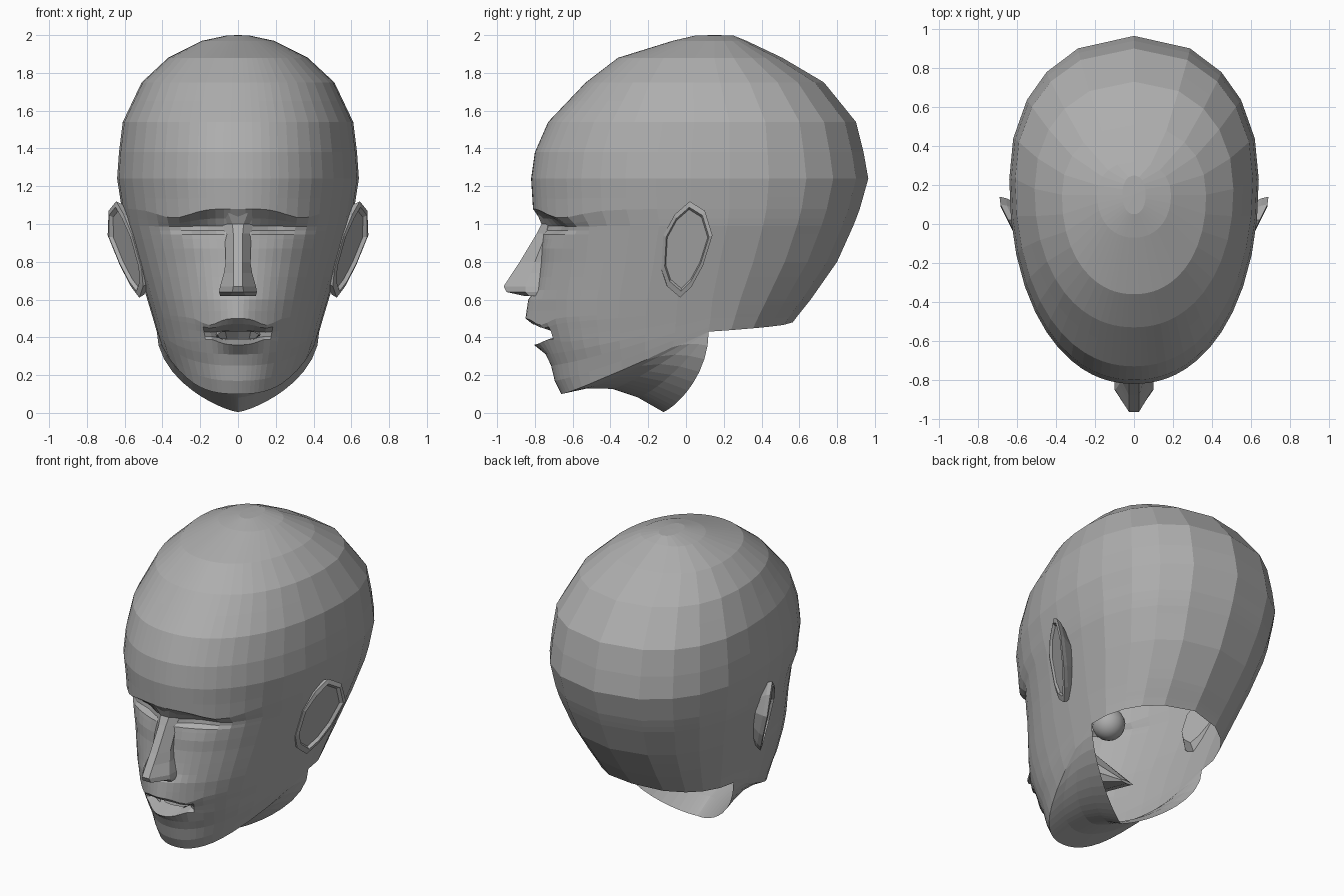
import bpy, bmesh, math
from mathutils import Vector

cube = bpy.data.objects.get("Cube")
if cube:
    bpy.data.objects.remove(cube)

grey = bpy.data.materials.new("matte_grey")
grey.use_nodes = True
grey.diffuse_color = (0.42, 0.42, 0.42, 1)
grey.node_tree.nodes["Principled BSDF"].inputs["Base Color"].default_value = (0.42, 0.42, 0.42, 1)


def finish(name, bm, mirror=True):
    """Turn a bmesh into a named object, optionally mirrored across x."""
    bmesh.ops.remove_doubles(bm, verts=bm.verts[:], dist=0.0005)
    bmesh.ops.recalc_face_normals(bm, faces=bm.faces[:])
    mesh = bpy.data.meshes.new(name)
    bm.to_mesh(mesh)
    bm.free()
    mesh.materials.append(grey)
    obj = bpy.data.objects.new(name, mesh)
    bpy.context.collection.objects.link(obj)
    if mirror:
        mod = obj.modifiers.new("mirror", 'MIRROR')
        mod.use_clip = True
        mod.merge_threshold = 0.001
    return obj


def bridge(bm, rows, closed=False):
    """Join neighbouring rows of points with quads."""
    grid = [[bm.verts.new(p) for p in row] for row in rows]
    for low, high in zip(grid, grid[1:]):
        count = len(low)
        for j in range(count if closed else count - 1):
            k = (j + 1) % count
            bm.faces.new((low[j], low[k], high[k], high[j]))
    return grid


def sample(table, z):
    """Linear interpolation of a table whose first column is height."""
    if z <= table[0][0]:
        return table[0][1:]
    for a, b in zip(table, table[1:]):
        if z <= b[0]:
            f = (z - a[0]) / (b[0] - a[0])
            return [p + (q - p) * f for p, q in zip(a[1:], b[1:])]
    return table[-1][1:]


def bump(x, centre, width):
    return math.exp(-((x - centre) / width) ** 2)


# Head sections: height, half width, front, back, widest point
sections = [
    (.10, .32, -.66, .40, .02), (.18, .34, -.70, .40, .05),
    (.28, .38, -.72, .40, .08), (.36, .41, -.76, .45, .10),
    (.43, .43, -.78, .53, .12), (.50, .45, -.80, .58, .13),
    (.60, .48, -.80, .66, .14), (.80, .54, -.77, .80, .18),
    (1.0, .60, -.76, .89, .22), (1.08, .615, -.81, .92, .23),
    (1.24, .64, -.82, .965, .23), (1.38, .63, -.80, .94, .23),
    (1.54, .61, -.73, .90, .23), (1.75, .51, -.53, .73, .18),
    (1.88, .37, -.36, .51, .15), (1.97, .19, -.07, .32, .15), (1.998, .06, .05, .25, .15)]
# Socket depth and muzzle projection by height
socket = [(.88, 0), (.945, .015), (.965, .055), (.99, .06), (1.03, .04), (1.08, 0)]
muzzle = [(.30, 0), (.36, .045), (.42, 0), (.46, .01), (.50, .05), (.60, .035), (.66, 0)]


def ring_point(z, angle):
    """Point on the head at a height and an angle measured from the front."""
    width, front, back, mid = sample(sections, z)
    s, c = math.sin(angle), math.cos(angle)
    x = width * abs(s) ** .93
    reach = (mid - front) if c > 0 else (back - mid)
    y = mid - math.copysign(abs(c) ** .93, c) * reach
    if c > 0:
        y += sample(socket, z)[0] * bump(x, .19, .12)
        y -= sample(muzzle, z)[0] * bump(x, 0, .12)
        z -= .05 * bump(z, 1.07, .05) * bump(x, .34, .12)
    return Vector((x if s > 1e-6 else 0, y, z))


def bottom(angle):
    """Height of the jaw edge at the front, and of the skull base behind."""
    t = angle / (math.pi / 2)
    return .10 + .33 * t ** 2.4 if t <= 1 else .43 + .05 * (t - 1)


columns = [math.radians(d) for d in
           (0, 3, 6, 10, 14, 18, 23, 29, 36, 43, 51, 60, 70, 80, 90, 105, 122, 137, 155, 180)]
side = columns.index(math.radians(90))
face_heights = (.10, .17, .25, .31, .36, .39, .43, .47, .50, .54)
head_heights = (.60, .65, .72, .80, .87, .92, .945, .965, .99, 1.03, 1.08,
                1.14, 1.24, 1.38, 1.54, 1.65, 1.75, 1.88, 1.97, 1.998)

# Head: lower face, with the lips turned inwards around the mouth
rows = []
for height in face_heights:
    row = []
    for angle in columns:
        z = .6 - (.6 - height) / .5 * (.6 - bottom(angle))
        p = ring_point(z, angle)
        if angle < math.pi / 4 and .35 < height < .51:
            p.z += (.42 - p.z) * .45 * bump(p.x, .15, .06)
            if height in (.39, .43) and p.x < .16:
                p.y += .1 if p.x < .115 else .05
        row.append(p)
    rows.append(row)
rows += [[ring_point(z, a) for a in columns] for z in head_heights]

bm = bmesh.new()
grid = bridge(bm, rows)
crown = bm.verts.new((0, .15, 2))
for a, b in zip(grid[-1], grid[-1][1:]):
    bm.faces.new((a, b, crown))

# Open the gap between the lips
lower, upper = grid[face_heights.index(.39)], grid[face_heights.index(.43)]
for j in range(side):
    if lower[j + 1].co.x < .115:
        bm.faces.remove(bm.faces.get((lower[j], lower[j + 1], upper[j + 1], upper[j])))

# Underside of the jaw, running back to the cut edge of the neck
neck = []
for f in (0, .25, .5, .75, 1):
    row = []
    for angle, jaw in zip(columns[:side + 1], rows[0]):
        s, c = math.sin(angle), math.cos(angle)
        edge = Vector((.43 * s ** 1.5, -.12 + .24 * s ** 1.6, .005 + .425 * (1 - c)))
        p = jaw.lerp(edge, f)
        p.z += .075 * math.sin(math.pi * f) * c
        row.append(p)
    neck.append(row)
bridge(bm, neck)
finish("head", bm)

# Mouth pocket: a wedge running back inside the head
bm = bmesh.new()
loops = []
for y, half_width, half_height, z in [(-.70, .115, .03, .41), (-.55, .13, .07, .43),
                                      (-.36, .13, .13, .46), (-.07, .05, .01, .27)]:
    turns = [math.tau * k / 8 for k in range(8)]
    loops.append([(half_width * math.cos(t), y, z + half_height * math.sin(t)) for t in turns])
grid = bridge(bm, loops, closed=True)
bm.faces.new(grid[-1])
finish("mouth_pocket", bm, mirror=False)

# Nose: height, ridge half width, flank half width and position, ridge position
nose_sections = [(.62, .04, .095, -.83, -.86), (.64, .03, .10, -.85, -.95),
                 (.67, .025, .095, -.85, -.965), (.74, .025, .075, -.82, -.92),
                 (.80, .025, .065, -.80, -.88), (.95, .025, .07, -.74, -.79),
                 (1.0, .03, .08, -.73, -.765), (1.08, .06, .12, -.77, -.80)]
bm = bmesh.new()
grid = bridge(bm, [[(-w, -.68, z), (-w, m, z), (-r, y, z), (r, y, z), (w, m, z), (w, -.68, z)]
                   for z, r, w, m, y in nose_sections], closed=True)
bm.faces.new(grid[0])
bm.faces.new(grid[-1])
finish("nose", bm, mirror=False)

# Ears: a rim with a shallow dish and a tapering back
outline = [(.02, 1.12), (.10, 1.07), (.14, .94), (.09, .78), (.03, .67),
           (-.03, .61), (-.10, .67), (-.13, .76), (-.12, .94), (-.06, 1.05)]


def ear_loop(scale, shift):
    loop = []
    for y, z in outline:
        y, z = y * scale, .88 + (z - .88) * scale
        x = .635 + .5 * y - .25 * max(0, 1 - z)
        loop.append((x + shift, y, z))
    return loop


bm = bmesh.new()
grid = bridge(bm, [ear_loop(.7, -.09), ear_loop(.94, -.03), ear_loop(1, 0),
                   ear_loop(.87, .005), ear_loop(.82, -.015)], closed=True)
bm.faces.new(grid[0])
bm.faces.new(grid[-1])
finish("ears", bm)

# Eyeballs set behind the closed lids
bm = bmesh.new()
bmesh.ops.create_uvsphere(bm, u_segments=16, v_segments=10, radius=.1)
bmesh.ops.translate(bm, verts=bm.verts[:], vec=(.23, -.51, .95))
for face in bm.faces:
    face.smooth = True
finish("eyeballs", bm)
